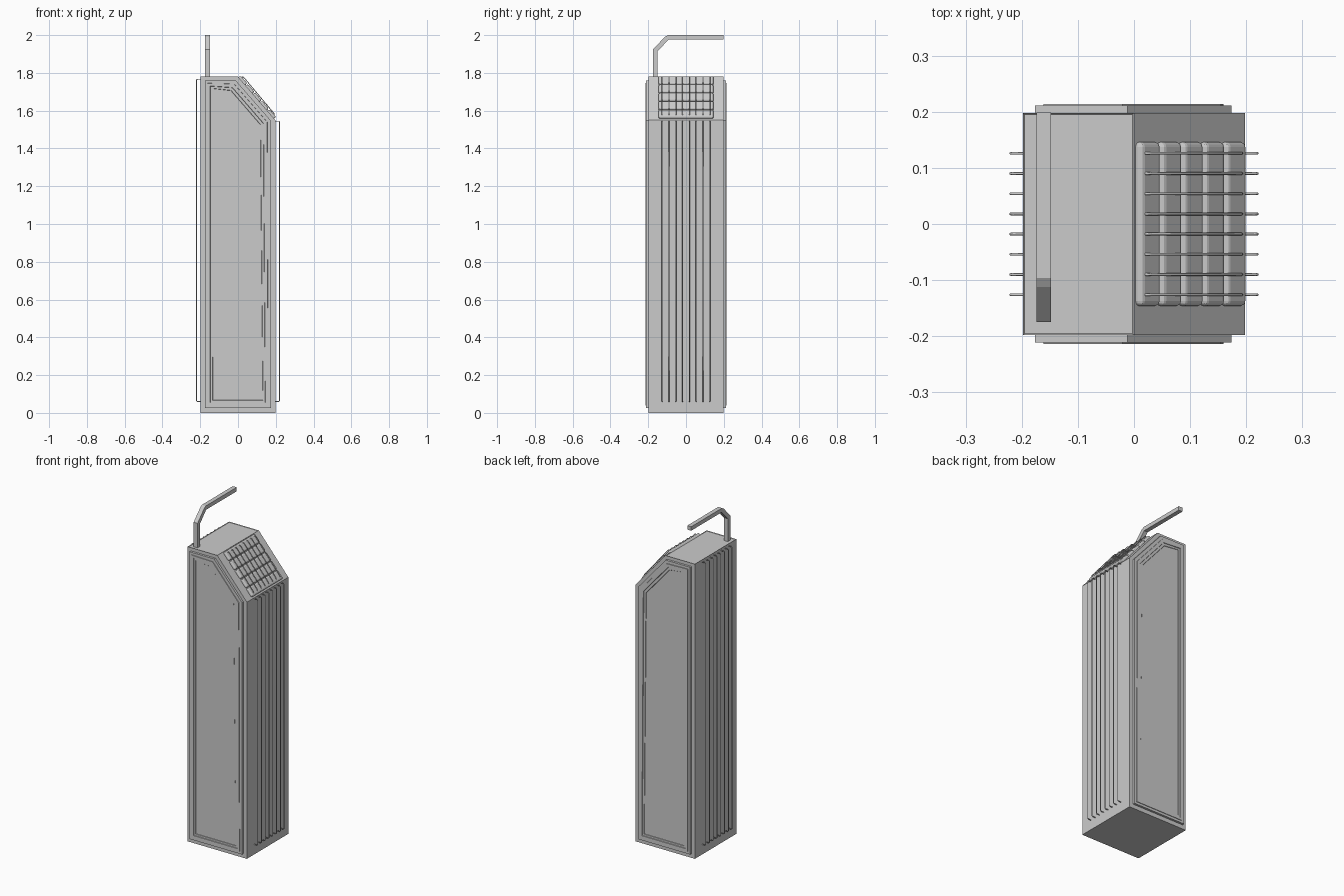
import bpy, bmesh, math
from mathutils import Vector

if "Cube" in bpy.data.objects:
    bpy.data.objects.remove(bpy.data.objects["Cube"])


def finish(bm, name):
    bmesh.ops.recalc_face_normals(bm, faces=bm.faces)
    me = bpy.data.meshes.new(name)
    bm.to_mesh(me)
    bm.free()
    ob = bpy.data.objects.new(name, me)
    bpy.context.collection.objects.link(ob)
    return ob


def extrude(points, vec):
    """Closed prism; returns the bmesh and its far cap."""
    bm = bmesh.new()
    base = bm.faces.new([bm.verts.new(p) for p in points])
    geo = bmesh.ops.extrude_face_region(bm, geom=[base], use_keep_orig=True)["geom"]
    cap = [g for g in geo if isinstance(g, bmesh.types.BMFace)][0]
    bmesh.ops.translate(bm, verts=cap.verts[:], vec=vec)
    bmesh.ops.recalc_face_normals(bm, faces=bm.faces)
    return bm, cap


def bevel(ob, width, segments):
    m = ob.modifiers.new("Bevel", "BEVEL")
    m.width, m.segments = width, segments


def mirror_y(ob):
    m = ob.modifiers.new("Mirror", "MIRROR")
    m.use_axis = (False, True, False)


def wire(name, points, y):
    cu = bpy.data.curves.new(name, "CURVE")
    cu.dimensions = "3D"
    cu.bevel_depth = 0.0025
    cu.bevel_resolution = 1
    cu.use_fill_caps = True
    sp = cu.splines.new("POLY")
    sp.points.add(len(points) - 1)
    for p, (x, z) in zip(sp.points, points):
        p.co = (x, y, z, 1)
    bpy.context.collection.objects.link(bpy.data.objects.new(name, cu))


# Cabinet body with sloped shoulder, thin inset lip on the flat top
body = [(-0.198, 0), (0.198, 0), (0.198, 1.55), (0, 1.78), (-0.198, 1.78)]
bm, _ = extrude([(x, -0.198, z) for x, z in body], (0, 0.396, 0))
bm.normal_update()
top = max(bm.faces, key=lambda f: f.calc_center_median().z)
bmesh.ops.inset_region(bm, faces=[top], thickness=0.004, depth=-0.003)
finish(bm, "cabinet_body")

# Stepped side panel, mirrored front to back
panel = [(-0.176, 0.025), (0.174, 0.025), (0.174, 1.547), (-0.012, 1.76), (-0.176, 1.76)]
bm, cap = extrude([(x, -0.19, z) for x, z in panel], (0, -0.021, 0))
for thick, depth in ((0.020, 0), (0.001, 0.003), (0.020, 0), (0.002, -0.003), (0.015, 0), (0.002, -0.002)):
    bm.normal_update()
    bmesh.ops.inset_region(bm, faces=[cap], thickness=thick, depth=depth)
mirror_y(finish(bm, "side_panel"))

# Rounded slats lying across the slope
a, b = Vector((0, 0, 1.78)), Vector((0.198, 0, 1.55))
d = b - a
n = Vector((-d.z, 0, d.x)).normalized()
for i in range(5):
    bm = bmesh.new()
    bmesh.ops.create_cube(bm, size=1)
    bmesh.ops.scale(bm, verts=bm.verts, vec=(0.055, 0.292, 0.026))
    ob = finish(bm, f"slope_slat_{i + 1}")
    ob.location = a + d * (0.105 + i * 0.193) + n * 0.001
    ob.rotation_euler.y = math.atan2(-d.z, d.x)
    bevel(ob, 0.009, 3)

# Guard wires on the back, slope and lower front edge
back = [(-0.19, 0.06), (-0.216, 0.06), (-0.22, 0.064), (-0.22, 1.762), (-0.216, 1.766), (-0.19, 1.766)]
lower = [(0.19, 0.06), (0.216, 0.06), (0.22, 0.064), (0.22, 1.54), (0.216, 1.544), (0.19, 1.544)]
slope = [(0.004, 1.77), (0.024, 1.779), (0.03, 1.777), (0.191, 1.585), (0.192, 1.578), (0.186, 1.556)]
for i in range(8):
    y = -0.126 + i * 0.036
    wire(f"back_wire_{i + 1}", back, y)
    wire(f"lower_wire_{i + 1}", lower, y)
    wire(f"slope_wire_{i + 1}", slope, y)

# Square bent pipe on the roof
pipe = [(-0.175, 1.76), (-0.175, 1.925), (-0.112, 1.99), (-0.096, 2.0), (0.199, 2.0),
        (0.199, 1.976), (-0.092, 1.976), (-0.098, 1.970), (-0.15, 1.915), (-0.15, 1.76)]
bm, _ = extrude([(-0.174, y, z) for y, z in pipe], (0.026, 0, 0))
finish(bm, "roof_pipe")
